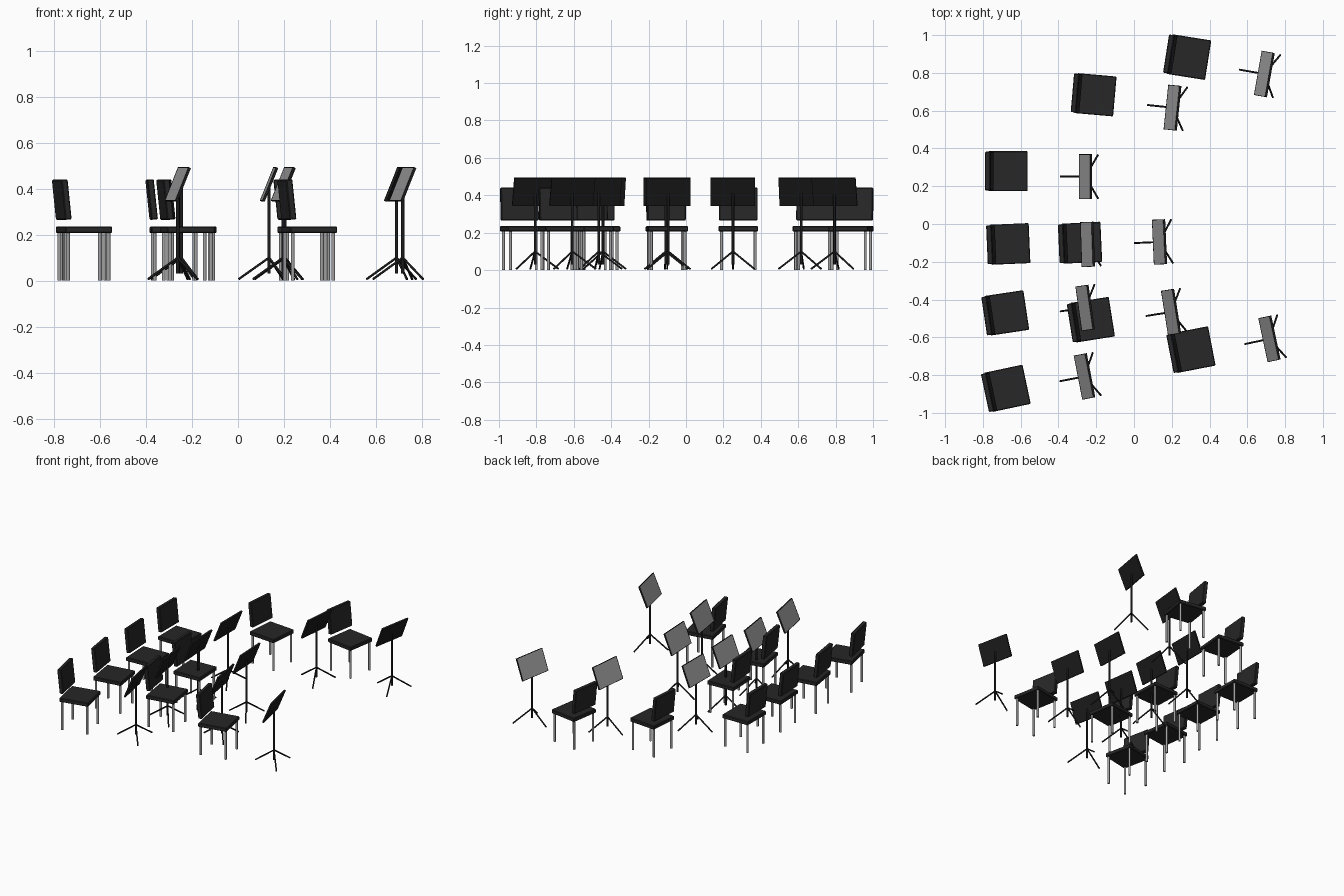
import bpy
import bmesh
from math import radians, cos, sin
from mathutils import Matrix, Vector

cube = bpy.data.objects.get("Cube")
if cube:
    bpy.data.objects.remove(cube, do_unlink=True)


def material(name, value):
    mat = bpy.data.materials.new(name)
    mat.use_nodes = True
    colour = (value, value, value, 1)
    mat.diffuse_color = colour
    mat.node_tree.nodes["Principled BSDF"].inputs["Base Color"].default_value = colour
    return mat


CUSHION = material("charcoal cushion", 0.02)
BLACK = material("black metal", 0.011)
STEEL = material("grey steel", 0.36)


def finish(bm, name, mats, smooth=False):
    """Turn a bmesh into a mesh that several objects can share."""
    for f in bm.faces:
        f.smooth = smooth and len(f.verts) == 4
    mesh = bpy.data.meshes.new(name)
    bm.to_mesh(mesh)
    bm.free()
    for m in mats:
        mesh.materials.append(m)
    return mesh


def box(name, size, centre, tilt, mat, bevel=0.004):
    bm = bmesh.new()
    bmesh.ops.create_cube(bm, size=1, matrix=Matrix.Diagonal((*size, 1)))
    bmesh.ops.bevel(bm, geom=bm.edges[:], offset=bevel, segments=1, affect='EDGES')
    bm.transform(Matrix.Translation(centre) @ Matrix.Rotation(radians(tilt), 4, 'Y'))
    return finish(bm, name, [mat])


def rods(name, pairs, radius, mat):
    """Round bars between pairs of points."""
    bm = bmesh.new()
    for a, b in pairs:
        a, b = Vector(a), Vector(b)
        turn = (b - a).to_track_quat('Z', 'Y').to_matrix().to_4x4()
        bmesh.ops.create_cone(bm, cap_ends=True, segments=12, radius1=radius, radius2=radius,
                              depth=(b - a).length,
                              matrix=Matrix.Translation((a + b) / 2) @ turn)
    return finish(bm, name, [mat], smooth=True)


def tray_mesh():
    """Tilted desk with a grey panel inset in its upper face."""
    bm = bmesh.new()
    bmesh.ops.create_cube(bm, size=1, matrix=Matrix.Diagonal((0.158, 0.238, 0.012, 1)))
    top = [f for f in bm.faces if f.normal.z > 0.9]
    bmesh.ops.inset_region(bm, faces=top, thickness=0.005, depth=-0.002)
    for f in top:
        f.material_index = 1
    bm.transform(Matrix.Translation((0, 0, 0.419)) @ Matrix.Rotation(radians(-68), 4, 'Y'))
    return finish(bm, "tray", [BLACK, STEEL])


# Chair parts, facing +x
chair_parts = {
    "seat": box("seat", (0.208, 0.212, 0.028), (0.01, 0, 0.221), 0, CUSHION),
    "backrest": box("backrest", (0.028, 0.205, 0.175), (-0.089, 0, 0.353), -6, CUSHION),
    "chair_legs": rods("chair_legs", [((x, y, 0), (x, y, 0.21))
                                      for x in (-0.08, 0.1) for y in (-0.09, 0.09)],
                       0.008, STEEL),
}

# Music stand parts, with the tray facing -x
feet = [(0.133 * cos(radians(a)), 0.133 * sin(radians(a)), 0.006) for a in (60, 180, 300)]
stand_parts = {
    "tray": tray_mesh(),
    "pole": rods("pole", [((0, 0, 0.03), (0, 0, 0.41))], 0.007, BLACK),
    "tripod": rods("tripod", [((0, 0, 0.1), f) for f in feet], 0.005, BLACK),
}

# Places in the ensemble: x, y, turn in degrees
chairs = [(0.28, 0.885, -9), (-0.215, 0.685, -5), (-0.677, 0.28, 0),
          (-0.667, -0.106, 2.5), (-0.683, -0.472, 8.5), (-0.68, -0.872, 12),
          (-0.287, -0.1, 2.5), (-0.23, -0.508, 9), (0.3, -0.667, 11)]
stands = [(0.69, 0.794, -10), (0.204, 0.616, -6), (-0.257, 0.251, 0),
          (0.135, -0.095, 2.5), (-0.246, -0.108, 2), (-0.259, -0.444, 8),
          (0.196, -0.466, 9), (-0.262, -0.807, 11), (0.717, -0.608, 12)]

for places, parts in ((chairs, chair_parts), (stands, stand_parts)):
    for i, (x, y, turn) in enumerate(places, 1):
        for name, mesh in parts.items():
            obj = bpy.data.objects.new(f"{name}_{i}", mesh)
            obj.location = (x, y, 0)
            obj.rotation_euler.z = radians(turn)
            bpy.context.collection.objects.link(obj)
